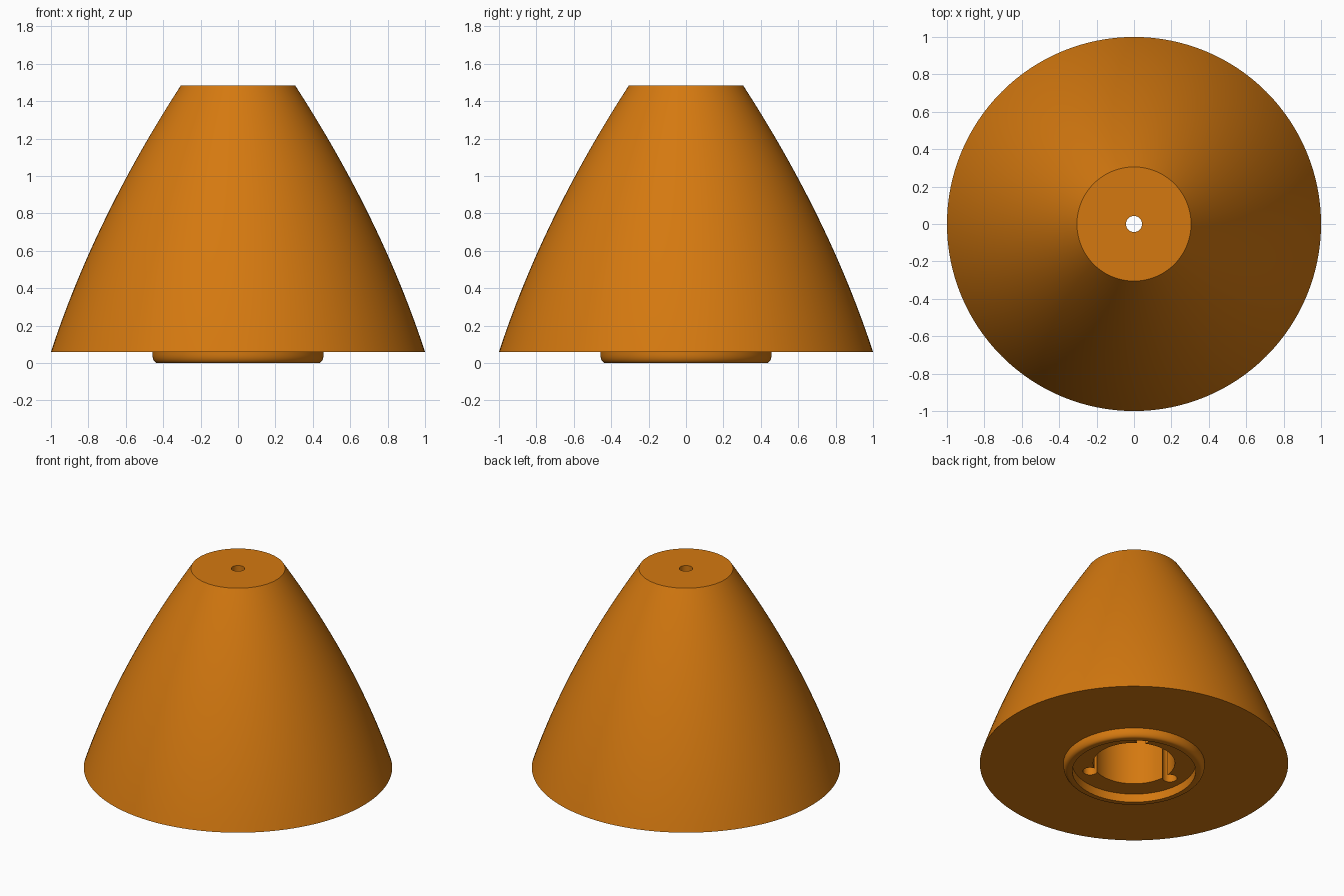
import bpy, bmesh, math

if "Cube" in bpy.data.objects:
    bpy.data.objects.remove(bpy.data.objects["Cube"])

SEGMENTS = 128
BASE_Z, TOP_Z = 0.06, 1.485

orange = bpy.data.materials.new("orange")
orange.diffuse_color = (0.66, 0.19, 0.005, 1)
orange.use_nodes = True
orange.node_tree.nodes["Principled BSDF"].inputs["Base Color"].default_value = orange.diffuse_color


def lathe(name, profile):
    """Revolve a closed (radius, height) profile around the z axis."""
    bm = bmesh.new()
    rings = []
    for i in range(SEGMENTS):
        a = 2 * math.pi * i / SEGMENTS
        rings.append([bm.verts.new((r * math.cos(a), r * math.sin(a), z)) for r, z in profile])
    n = len(profile)
    for i in range(SEGMENTS):
        p, q = rings[i], rings[(i + 1) % SEGMENTS]
        for j in range(n):
            k = (j + 1) % n
            bm.faces.new((p[j], q[j], q[k], p[k]))
    bmesh.ops.recalc_face_normals(bm, faces=bm.faces)
    mesh = bpy.data.meshes.new(name)
    bm.to_mesh(mesh)
    bm.free()
    mesh.materials.append(orange)
    obj = bpy.data.objects.new(name, mesh)
    bpy.context.collection.objects.link(obj)
    return obj


# Bulging outer wall, from base edge to top edge
wall = []
for i in range(25):
    t = i / 24
    r = 1 + (0.305 - 1) * t + 0.057 * 4 * t * (1 - t)
    wall.append((r, BASE_Z + (TOP_Z - BASE_Z) * t))

# Cord hole, then the wide socket bore open at the bottom
inside = [(0.043, TOP_Z), (0.043, 0.7), (0.265, 0.7), (0.265, BASE_Z)]

# Collar under the base, with a rounded outer edge
collar = [(0.40, BASE_Z), (0.40, 0.0), (0.43, 0.0)]
for i in range(1, 7):
    a = math.radians(15 * i)
    collar.append((0.43 + 0.028 * math.sin(a), 0.045 * (1 - math.cos(a))))
collar.append((0.458, BASE_Z))

shade = lathe("lamp_shade", wall + inside + collar)

# Three screw holes that break into the bore
for i in range(3):
    a = math.radians(60 + 120 * i)
    bpy.ops.mesh.primitive_cylinder_add(
        vertices=32, radius=0.047, depth=0.3,
        location=(0.303 * math.cos(a), 0.303 * math.sin(a), 0.18))
    cutter = bpy.context.object
    cutter.name = "screw_hole_cutter"
    cutter.hide_render = True
    bpy.context.view_layer.objects.active = shade
    mod = shade.modifiers.new("screw_hole", 'BOOLEAN')
    mod.operation = 'DIFFERENCE'
    mod.solver = 'EXACT'
    mod.object = cutter
    bpy.ops.object.modifier_apply(modifier=mod.name)
    bpy.data.objects.remove(cutter, do_unlink=True)

bpy.ops.object.select_all(action='DESELECT')
shade.select_set(True)
bpy.context.view_layer.objects.active = shade
bpy.ops.object.shade_smooth_by_angle(angle=math.radians(30))
